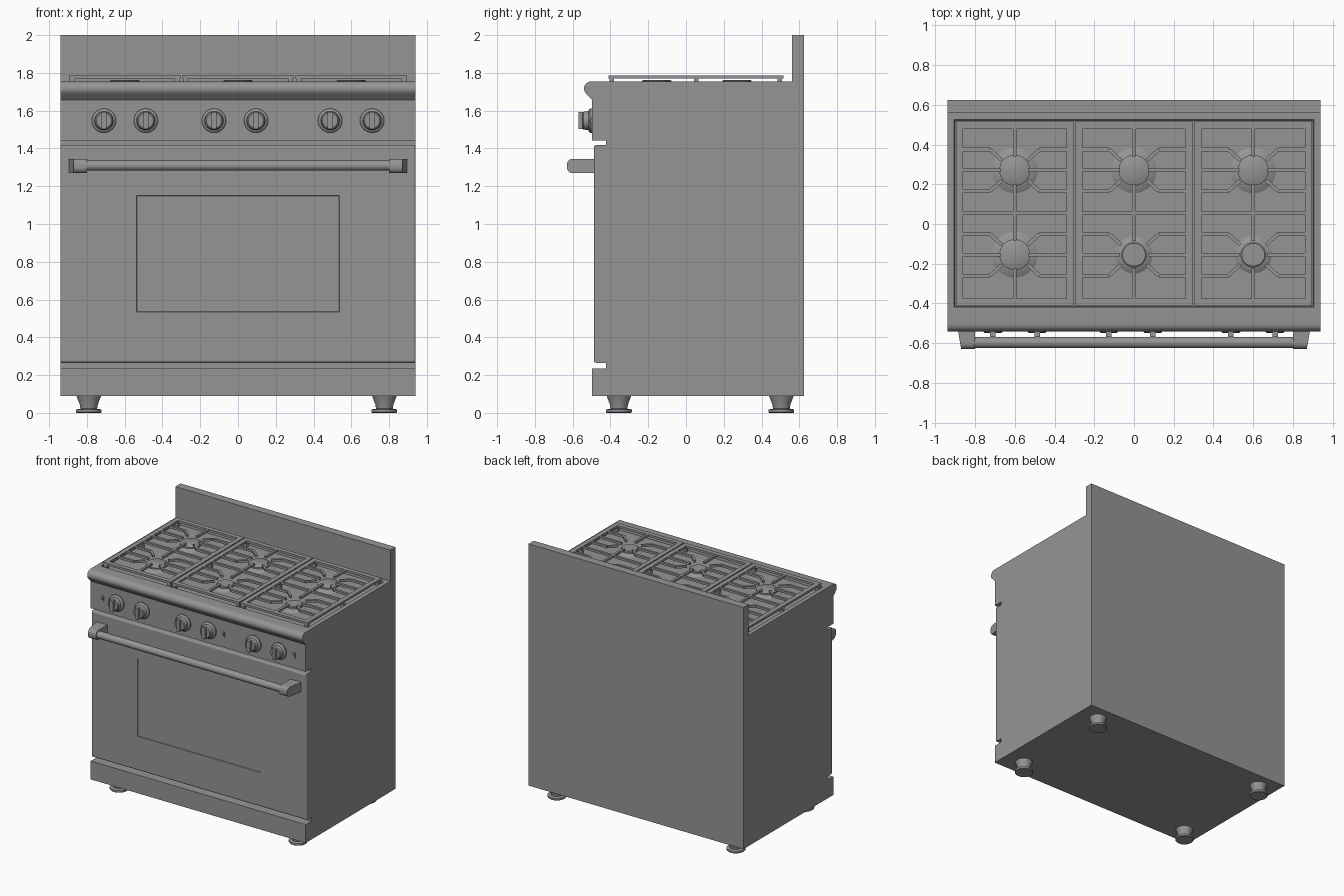
import bpy, bmesh, math
from mathutils import Matrix, Vector

if "Cube" in bpy.data.objects:
    bpy.data.objects.remove(bpy.data.objects["Cube"], do_unlink=True)

steel = bpy.data.materials.new("grey steel")
steel.use_nodes = True
GREY = (0.3, 0.3, 0.3, 1)
steel.diffuse_color = GREY
steel.node_tree.nodes["Principled BSDF"].inputs["Base Color"].default_value = GREY


def finish(bm, name, smooth=False):
    bmesh.ops.recalc_face_normals(bm, faces=bm.faces)
    mesh = bpy.data.meshes.new(name)
    bm.to_mesh(mesh)
    bm.free()
    mesh.materials.append(steel)
    obj = bpy.data.objects.new(name, mesh)
    bpy.context.collection.objects.link(obj)
    if smooth:
        bpy.ops.object.select_all(action='DESELECT')
        obj.select_set(True)
        bpy.context.view_layer.objects.active = obj
        bpy.ops.object.shade_smooth_by_angle(angle=math.radians(35))
    return obj


def add_box(bm, lo, hi):
    lo, hi = Vector(lo), Vector(hi)
    m = Matrix.Translation((lo + hi) / 2) @ Matrix.Diagonal((*(hi - lo), 1))
    return bmesh.ops.create_cube(bm, size=1, matrix=m)["verts"]


def add_bar(bm, p, q, width, z0, z1):
    """Straight rectangular bar between two plan points."""
    d = Vector(q) - Vector(p)
    mid = (Vector(p) + Vector(q)) / 2
    m = (Matrix.Translation((mid.x, mid.y, (z0 + z1) / 2))
         @ Matrix.Rotation(math.atan2(d.y, d.x), 4, 'Z')
         @ Matrix.Diagonal((d.length, width, z1 - z0, 1)))
    bmesh.ops.create_cube(bm, size=1, matrix=m)


def add_profile(bm, points, x0, x1):
    """Side profile of (y, z) points extruded along x."""
    face = bm.faces.new([bm.verts.new((x0, y, z)) for y, z in points])
    out = bmesh.ops.extrude_face_region(bm, geom=[face])["geom"]
    verts = [g for g in out if isinstance(g, bmesh.types.BMVert)]
    bmesh.ops.translate(bm, vec=(x1 - x0, 0, 0), verts=verts)


def add_lathe(bm, points, matrix, steps=32):
    """Turned shape from (radius, height) points, closed at both ends."""
    rings = [[bm.verts.new(matrix @ Vector((r * math.cos(a), r * math.sin(a), h)))
              for a in (2 * math.pi * i / steps for i in range(steps))]
             for r, h in points]
    for a, b in zip(rings, rings[1:]):
        for i in range(steps):
            j = (i + 1) % steps
            bm.faces.new((a[i], a[j], b[j], b[i]))
    bm.faces.new(rings[0][::-1])
    bm.faces.new(rings[-1])


def inset_rect(bm, face, axis, lo, hi):
    """Inset a face to a rectangle in x and the given axis."""
    bmesh.ops.inset_individual(bm, faces=[face], thickness=0.02)
    c = face.calc_center_median()
    for v in face.verts:
        v.co.x = hi[0] if v.co.x > c.x else lo[0]
        v.co[axis] = hi[1] if v.co[axis] > c[axis] else lo[1]


# Cabinet with toe panel, control panel, rounded front lip and backsplash
W = 0.94
FRONT, SHELL, BACK, TOP = -0.497, -0.423, 0.625, 1.755
lip = [(FRONT - 0.005 + 0.038 * math.cos(a), TOP - 0.038 + 0.038 * math.sin(a))
       for a in (math.radians(d) for d in range(225, 89, -15))]
profile = [(BACK, 0.09), (FRONT, 0.09), (FRONT, 0.235), (SHELL, 0.235),
           (SHELL, 1.443), (FRONT, 1.443), (FRONT, 1.657), *lip,
           (0.56, TOP), (0.56, 2.0), (BACK, 2.0)]
bm = bmesh.new()
add_profile(bm, profile, -W, W)
bmesh.ops.recalc_face_normals(bm, faces=bm.faces)
top = max((f for f in bm.faces if f.normal.z > 0.99 and abs(f.calc_center_median().z - TOP) < 0.01),
          key=lambda f: f.calc_area())
inset_rect(bm, top, 1, (-0.905, -0.418), (0.905, 0.525))
bmesh.ops.inset_individual(bm, faces=[top], thickness=0.005, depth=-0.025)
finish(bm, "cabinet", True)
FLOOR = TOP - 0.025

# Oven door with softened front edges and a recessed window
bm = bmesh.new()
add_box(bm, (-W, -0.488, 0.265), (W, SHELL, 1.418))
edges = [e for e in bm.edges if all(v.co.y < -0.45 for v in e.verts)]
bmesh.ops.bevel(bm, geom=edges, offset=0.012, segments=3, profile=0.5, affect='EDGES')
pane = min(bm.faces, key=lambda f: f.calc_center_median().y)
inset_rect(bm, pane, 2, (-0.538, 0.535), (0.538, 1.15))
bmesh.ops.inset_individual(bm, faces=[pane], thickness=0.003, depth=-0.004)
finish(bm, "oven_door")

# Door handle: two tapered brackets and a round rail
bm = bmesh.new()
for side in (-1, 1):
    arc = [(-0.6 + 0.03 * math.cos(a), 1.307 + s * 0.008 + 0.03 * math.sin(a))
           for s, span in ((1, range(90, 181, 15)), (-1, range(180, 271, 15)))
           for a in map(math.radians, span)]
    start = len(bm.verts)
    add_profile(bm, [(-0.485, 1.345)] + arc + [(-0.485, 1.269)], side * 0.8, side * 0.895)
    bm.verts.ensure_lookup_table()
    for v in bm.verts[start:]:
        if abs(v.co.x) > 0.85:
            v.co.x -= side * 0.025 * (-0.485 - v.co.y) / 0.145
finish(bm, "handle_brackets", True)
bm = bmesh.new()
add_lathe(bm, [(0.028, -0.82), (0.028, 0.82)],
          Matrix.Translation((0, -0.597, 1.31)) @ Matrix.Rotation(math.pi / 2, 4, 'Y'), 24)
finish(bm, "handle_rail", True)

# Control knobs with grip ridges
for n, x in enumerate((-0.71, -0.488, -0.127, 0.095, 0.488, 0.71)):
    bm = bmesh.new()
    m = Matrix.Translation((x, FRONT, 1.547)) @ Matrix.Rotation(math.pi / 2, 4, 'X')
    add_lathe(bm, [(0.064, 0), (0.064, 0.01), (0.056, 0.018), (0.05, 0.02), (0.047, 0.046), (0.04, 0.052)], m)
    add_box(bm, (x - 0.014, FRONT - 0.072, 1.502), (x + 0.014, FRONT - 0.04, 1.592))
    finish(bm, f"knob_{n + 1}", True)

# Indicator switches
for n, x in enumerate((-0.837, 0.222, 0.837)):
    bm = bmesh.new()
    add_box(bm, (x - 0.012, FRONT - 0.004, 1.525), (x + 0.012, FRONT, 1.568))
    add_box(bm, (x - 0.006, FRONT - 0.009, 1.538), (x + 0.006, FRONT, 1.556))
    finish(bm, f"indicator_{n + 1}")

# Feet
for n, (x, y) in enumerate((x, y) for x in (-0.79, 0.775) for y in (-0.355, 0.505)):
    bm = bmesh.new()
    add_lathe(bm, [(0.064, 0), (0.068, 0.004), (0.068, 0.018), (0.044, 0.022), (0.048, 0.045), (0.066, 0.092)],
              Matrix.Translation((x, y, 0)))
    finish(bm, f"foot_{n + 1}", True)

# Burners and cast grates
ROWS = (0.27, -0.155)
Z0, Z1 = 1.769, 1.786
for n, cx in enumerate((-0.6, 0, 0.6)):
    for row, cy in enumerate(ROWS):
        small = row == 1 and n > 0
        s = 0.82 if small else 1
        bm = bmesh.new()
        add_lathe(bm, [(0.115 * s, FLOOR), (0.085 * s, FLOOR + 0.016), (0.078 * s, FLOOR + 0.017),
                       (0.078 * s, FLOOR + 0.028), (0.07 * s, FLOOR + 0.033)],
                  Matrix.Translation((cx, cy, 0)))
        finish(bm, f"burner_{n + 1}_{row + 1}", True)

    bm = bmesh.new()
    hw, y0, y1, ym = 0.296, -0.41, 0.515, 0.055
    t = 0.036
    inner = hw - t / 2
    # Outer frame, cross bar and legs
    for side in (-1, 1):
        x = cx + side * inner
        add_bar(bm, (x, y0), (x, y1), t, Z0, Z1)
        for y in (y0 + t / 2, ym, y1 - t / 2):
            add_box(bm, (x - 0.014, y - 0.012, FLOOR), (x + 0.014, y + 0.012, Z1 - 0.004))
    for y in (y0 + t / 2, y1 - t / 2):
        add_bar(bm, (cx - inner, y), (cx + inner, y), t, Z0, Z1)
    add_bar(bm, (cx - inner, ym), (cx + inner, ym), 0.018, Z0, Z1)
    # Centre bars, stopping short of the burner middles
    gap = 0.07
    for a, b in ((y0, ROWS[1] - gap), (ROWS[1] + gap, ROWS[0] - gap), (ROWS[0] + gap, y1)):
        add_bar(bm, (cx, a), (cx, b), 0.018, Z0, Z1)
    # Straight and bent fingers around each burner
    for cy in ROWS:
        for side in (-1, 1):
            edge = cx + side * inner
            add_bar(bm, (edge, cy), (cx + side * gap, cy), 0.018, Z0, Z1)
            for up in (-1, 1):
                bend = (cx + side * 0.125, cy + up * 0.105)
                add_bar(bm, (edge, bend[1]), bend, 0.018, Z0, Z1)
                add_bar(bm, bend, (cx + side * 0.065, cy + up * 0.05), 0.018, Z0, Z1)
    finish(bm, f"grate_{n + 1}")
